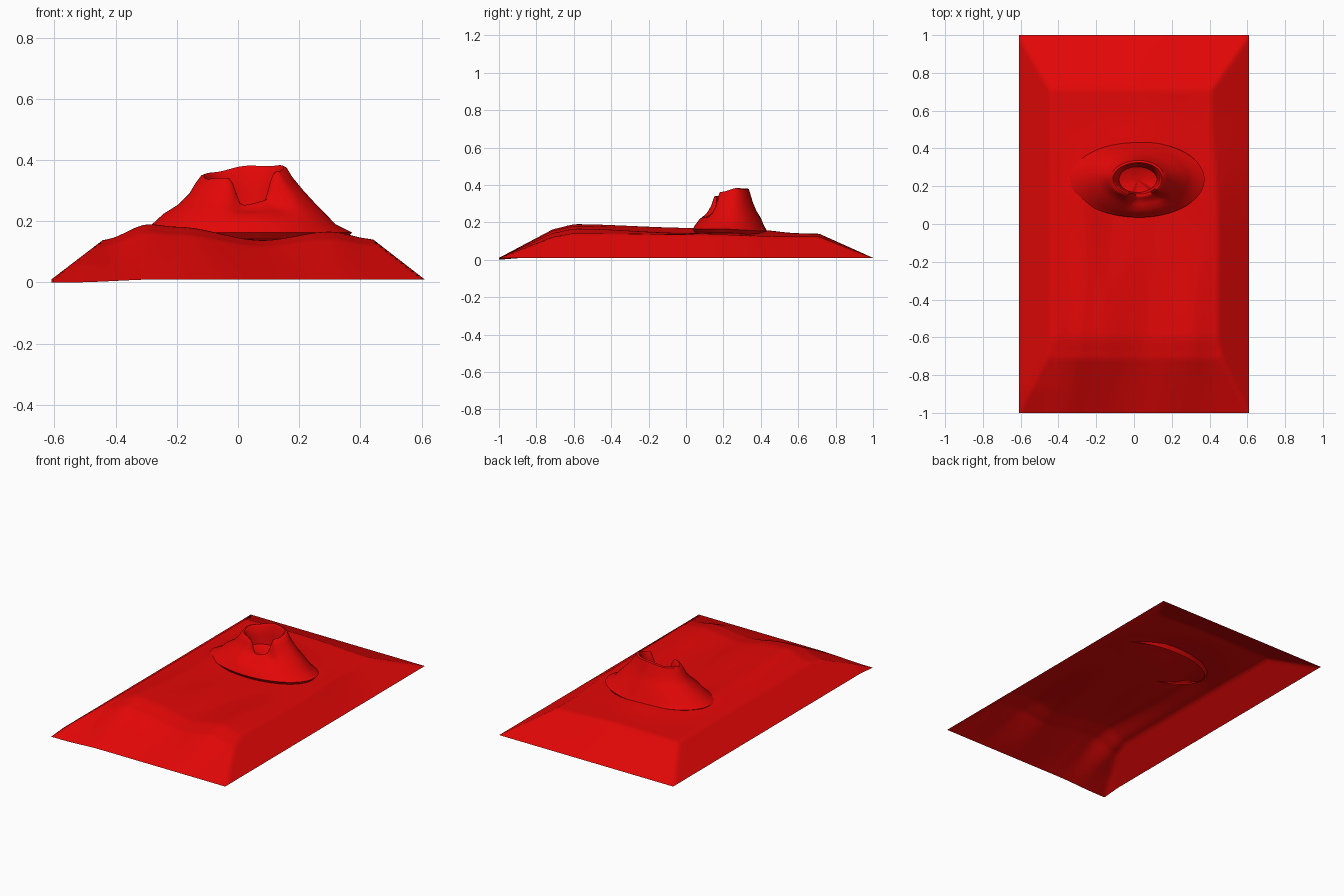
import bpy
from math import sin, cos, pi, exp, radians

cube = bpy.data.objects.get("Cube")
if cube:
    bpy.data.objects.remove(cube, do_unlink=True)

red = bpy.data.materials.new("Red rock")
red.use_nodes = True
colour = (0.77, 0.002, 0.002, 1)
red.diffuse_color = colour
red.node_tree.nodes["Principled BSDF"].inputs["Base Color"].default_value = colour

HALF_X, HALF_Y, EDGE_Z = 0.61, 1.0, 0.01


def make_object(name, verts, faces):
    mesh = bpy.data.meshes.new(name)
    mesh.from_pydata(verts, [], faces)
    mesh.materials.append(red)
    obj = bpy.data.objects.new(name, mesh)
    bpy.context.collection.objects.link(obj)
    bpy.ops.object.select_all(action="DESELECT")
    obj.select_set(True)
    bpy.context.view_layer.objects.active = obj
    bpy.ops.object.shade_smooth_by_angle(angle=radians(40))


def smooth(a, b, v):
    t = min(max((v - a) / (b - a), 0), 1)
    return t * t * (3 - 2 * t)


def interpolate(points, v):
    for (a, za), (b, zb) in zip(points, points[1:]):
        if v <= b:
            return za + (zb - za) * smooth(a, b, v)
    return points[-1][1]


def grid_faces(rows, cols, wrap=False):
    faces = []
    for r in range(rows - 1):
        for c in range(cols if wrap else cols - 1):
            d = (c + 1) % cols
            faces.append((r * cols + c, r * cols + d,
                          (r + 1) * cols + d, (r + 1) * cols + c))
    return faces


# Sloping ground sheet: plateau height across the front, middle and back
FRONT = [(-0.61, 0.14), (-0.44, 0.14), (-0.29, 0.19), (-0.2, 0.182),
         (0.08, 0.138), (0.3, 0.166), (0.44, 0.142), (0.61, 0.142)]
MIDDLE = [(-0.45, 0.138), (-0.27, 0.17), (-0.1, 0.143),
          (0.25, 0.142), (0.44, 0.136)]
BACK = [(-0.45, 0.138), (0, 0.14), (0.42, 0.124)]


def ground_height(x, y):
    a = smooth(-0.6, 0.05, y)
    b = smooth(0.1, 0.5, y)
    top = interpolate(FRONT, x) * (1 - a) + interpolate(MIDDLE, x) * a
    top = top * (1 - b) + interpolate(BACK, x) * b
    # Gentle swell behind the cone
    top += 0.018 * exp(-(x / 0.25) ** 2 - ((y - 0.4) / 0.13) ** 2)
    # Banks falling to the four edges
    width = 0.17 + (0.03 * smooth(0, 0.6, y) if x > 0 else 0)
    side = (HALF_X - abs(x)) / width
    back = (HALF_Y - y) / 0.29
    front = (HALF_Y + y) / 0.34
    if front > 0.85:
        front = 0.85 + 0.15 * smooth(-0.73, -0.58, y)
    return EDGE_Z + (top - EDGE_Z) * min(side, back, front, 1)


NX, NY = 74, 121
verts = []
for j in range(NY):
    y = -HALF_Y + 2 * HALF_Y * j / (NY - 1)
    for i in range(NX):
        x = -HALF_X + 2 * HALF_X * i / (NX - 1)
        z = ground_height(x, y)
        # The front right corner sags to the floor
        z -= 0.01 * max(0, 1 - (y + 1) * 8) * (1 - smooth(-0.55, -0.25, x))
        verts.append((x, y, max(z, 0)))
make_object("ground", verts, grid_faces(NY, NX))


# Crater cone: elliptical rings (centre x, centre y, radius x, radius y, height)
RINGS = [
    (0.02, 0.235, 0.335, 0.185, 0.143),
    (0.02, 0.235, 0.355, 0.2, 0.163),
    (0.02, 0.235, 0.30, 0.182, 0.19),
    (0.02, 0.238, 0.265, 0.162, 0.225),
    (0.025, 0.24, 0.222, 0.135, 0.265),
    (0.025, 0.24, 0.185, 0.116, 0.31),
    (0.02, 0.24, 0.16, 0.105, 0.35),
    (0.02, 0.24, 0.142, 0.097, 0.38),
    (0.02, 0.238, 0.13, 0.088, 0.385),
    (0.02, 0.238, 0.118, 0.08, 0.37),
    (0.02, 0.236, 0.108, 0.074, 0.31),
    (0.02, 0.235, 0.1, 0.068, 0.25),
    (0.02, 0.235, 0.06, 0.04, 0.235),
    (0.02, 0.235, 0.01, 0.008, 0.23),
]
SIDES = 64
WALL_Z, RIM_Z = 0.22, 0.385


def rim_height(a):
    # High at the back left, lower at the right, notched at the front
    height = 0.361 + 0.022 * cos(a - radians(50))
    off = abs((a - radians(-75) + pi) % (2 * pi) - pi)
    return height - 0.088 * (1 - smooth(0.3, 0.65, off)) + 0.003 * sin(5 * a)


verts = []
for cx, cy, rx, ry, z in RINGS:
    for s in range(SIDES):
        a = 2 * pi * s / SIDES
        rough = 1 + 0.02 * sin(3 * a + 30 * z) * exp(-4 * rx)
        height = z
        if z > WALL_Z:
            # Walls shrink to meet the uneven rim
            height = WALL_Z + (z - WALL_Z) * (rim_height(a) - WALL_Z) / (RIM_Z - WALL_Z)
        else:
            # The skirt sinks into the ground at the back
            height -= 0.012 * max(0, sin(a)) * (WALL_Z - z) / (WALL_Z - 0.16)
        verts.append((cx + rx * rough * cos(a), cy + ry * rough * sin(a), height))
faces = grid_faces(len(RINGS), SIDES, wrap=True)
last = (len(RINGS) - 1) * SIDES
faces.append(tuple(range(last, last + SIDES)))
make_object("crater_cone", verts, faces)
